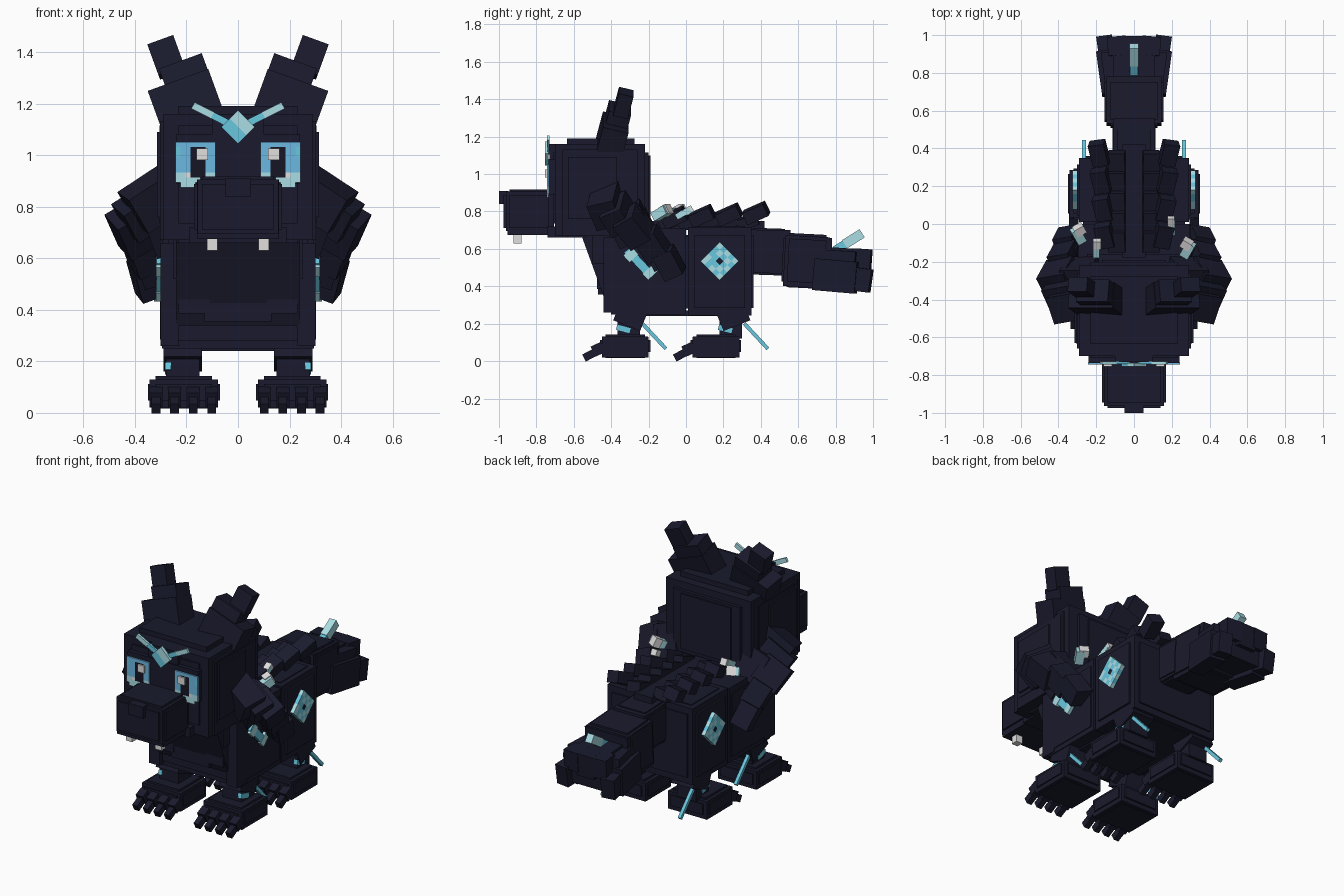
import bpy, bmesh, math
from mathutils import Matrix

if "Cube" in bpy.data.objects:
    bpy.data.objects.remove(bpy.data.objects["Cube"], do_unlink=True)


def material(name, rgb):
    m = bpy.data.materials.new(name)
    m.use_nodes = True
    m.diffuse_color = (*rgb, 1)
    bsdf = next(n for n in m.node_tree.nodes if n.type == 'BSDF_PRINCIPLED')
    bsdf.inputs["Base Color"].default_value = (*rgb, 1)
    return m


NAVY = material("dark navy", (0.0100, 0.0103, 0.0260))
BLACK = material("near black", (0.0080, 0.0080, 0.0190))
CYAN = material("bright cyan", (0.14, 0.57, 0.74))
BLUE = material("sky blue", (0.15, 0.48, 0.76))
PALE = material("pale cyan", (0.40, 0.73, 0.78))
WHITE = material("off white", (0.76, 0.74, 0.74))
KEYS = {'K': BLACK, 'C': CYAN, 'B': BLUE, 'P': PALE, 'W': WHITE, 'N': NAVY}


def add_cuboid(bm, centre, size, index=0):
    mat = Matrix.Translation(centre) @ Matrix.Diagonal((*size, 1))
    res = bmesh.ops.create_cube(bm, size=1, matrix=mat)
    for f in {f for v in res['verts'] for f in v.link_faces}:
        f.material_index = index


def finish(bm, name, centre, rot, mats):
    me = bpy.data.meshes.new(name)
    bm.to_mesh(me)
    bm.free()
    for m in mats:
        me.materials.append(m)
    ob = bpy.data.objects.new(name, me)
    ob.location = centre
    ob.rotation_euler = [math.radians(a) for a in rot]
    bpy.context.collection.objects.link(ob)


def box(name, centre, size, mat=NAVY, rot=(0, 0, 0), layer=0.0):
    """Cuboid; with layer, a core with a raised panel on every side."""
    bm = bmesh.new()
    if layer:
        add_cuboid(bm, (0, 0, 0), [s - 2 * layer for s in size])
        for axis in range(3):
            add_cuboid(bm, (0, 0, 0), [s if i == axis else max(s - 5 * layer, s * 0.5)
                                       for i, s in enumerate(size)])
    else:
        add_cuboid(bm, (0, 0, 0), size)
    finish(bm, name, centre, rot, [mat])


def pair(name, centre, size, mat=NAVY, rot=(0, 0, 0), layer=0.0):
    for side, s in (("left", 1), ("right", -1)):
        box(f"{side}_{name}", (s * centre[0], *centre[1:]), size, mat,
            (rot[0], s * rot[1], s * rot[2]), layer)


def pixel_plate(name, rows, cell, centre, rot=(0, 0, 0), thick=0.009):
    """Plate of coloured square cells in the local XZ plane."""
    bm = bmesh.new()
    used = sorted(set("".join(rows)) - {'.'})
    for r, row in enumerate(rows):
        for c, key in enumerate(row):
            if key != '.':
                add_cuboid(bm, ((c - (len(row) - 1) / 2) * cell, 0,
                                ((len(rows) - 1) / 2 - r) * cell),
                           (cell, thick, cell), used.index(key))
    finish(bm, name, centre, rot, [KEYS[k] for k in used])


def pixel_pair(name, rows, cell, centre, rot=(0, 0, 0), thick=0.009):
    flipped = [r[::-1] for r in rows]
    pixel_plate("right_" + name, rows, cell, (-centre[0], *centre[1:]),
                (rot[0], -rot[1], -rot[2]), thick)
    pixel_plate("left_" + name, flipped, cell, centre, rot, thick)


# Head
box("head", (0, -0.455, 0.925), (0.61, 0.51, 0.53), layer=0.03)
box("head_core", (0, -0.46, 0.915), (0.58, 0.48, 0.49))
box("head_middle", (0, -0.46, 0.90), (0.605, 0.40, 0.46))
pair("cheek_panel", (0.30, -0.50, 0.925), (0.03, 0.26, 0.33))
box("head_back_panel", (0, -0.20, 0.93), (0.34, 0.02, 0.34))
box("face_plate", (0, -0.715, 0.985), (0.48, 0.04, 0.19))
box("snout", (0, -0.84, 0.80), (0.34, 0.27, 0.235), layer=0.012)
box("snout_core", (0, -0.83, 0.79), (0.32, 0.25, 0.23))
box("snout_top", (0, -0.82, 0.90), (0.24, 0.24, 0.03))
box("nose", (0, -0.975, 0.875), (0.10, 0.05, 0.07))
box("jaw", (0, -0.68, 0.69), (0.38, 0.12, 0.06))
pair("fang", (0.10, -0.90, 0.66), (0.042, 0.042, 0.06), WHITE)

# Eyes
EYE = ["BBBBBBBB", "CBBKKKBB", "CBBKKKBB", "BBBKKKBB", "BBBKKKBB",
       "BBBKKKBB", "PPWKKKPP", "PPPPP...", ".PPP...."]
pixel_pair("eye", EYE, 0.0195, (0.165, -0.739, 0.963))
pair("eye_highlight", (0.138, -0.748, 1.003), (0.045, 0.012, 0.045), WHITE)

# Forehead emblem
pixel_plate("forehead_gem", ["PP", "CC"], 0.046, (0, -0.745, 1.11), (0, 45, 0), 0.02)
pair("brow_mark", (0.10, -0.735, 1.155), (0.165, 0.012, 0.027), CYAN, (0, -27, 0))
pair("brow_tip", (0.137, -0.736, 1.174), (0.085, 0.014, 0.028), PALE, (0, -27, 0))
box("forehead_plate", (0, -0.715, 1.11), (0.20, 0.03, 0.10))

# Ears: three stepped blocks leaning outward and back
for part, x, y, z, size in (("base", 0.194, -0.40, 1.185, (0.25, 0.14, 0.20)),
                            ("middle", 0.189, -0.375, 1.27, (0.177, 0.12, 0.18)),
                            ("tip", 0.277, -0.335, 1.38, (0.107, 0.08, 0.13))):
    pair("ear_" + part, (x, y, z), size, rot=(-14, 20, 0))

# Body
box("chest", (0, -0.20, 0.475), (0.60, 0.42, 0.45), layer=0.012)
box("chest_core", (0, -0.20, 0.48), (0.59, 0.40, 0.46))
box("hips", (0, 0.18, 0.48), (0.605, 0.36, 0.48), layer=0.018)
box("hips_core", (0, 0.18, 0.48), (0.58, 0.34, 0.47))
box("belly", (0, 0.0, 0.255), (0.44, 0.60, 0.03))
box("neck", (0, -0.33, 0.62), (0.50, 0.34, 0.20))
box("chest_ruff", (0, -0.44, 0.52), (0.48, 0.12, 0.34), rot=(20, 0, 0))
box("ruff_plate", (0, -0.435, 0.43), (0.26, 0.07, 0.15))
pair("ruff_plate_side", (0.17, -0.44, 0.45), (0.12, 0.07, 0.13))
pair("chest_side", (0.265, -0.39, 0.46), (0.07, 0.10, 0.40))

# Shoulder mane: chains of blocks sweeping out, down and back
MANE = (((0.325, -0.42, 0.83), (0.20, 0.15, 0.16), 33, 15),
        ((0.36, -0.36, 0.785), (0.19, 0.13, 0.14), 33, 25),
        ((0.395, -0.28, 0.72), (0.165, 0.13, 0.165), 30, 32),
        ((0.365, -0.18, 0.625), (0.125, 0.125, 0.145), 25, 28),
        ((0.35, -0.09, 0.525), (0.11, 0.11, 0.145), 20, 24))
for i, (c, size, roll, pitch) in enumerate(MANE):
    pair(f"mane_block_{i + 1}", c, size, rot=(pitch, roll, -10))
pair("mane_root", (0.28, -0.30, 0.74), (0.16, 0.20, 0.18), rot=(25, 20, 0))
pair("mane_inner_block", (0.335, -0.15, 0.57), (0.10, 0.11, 0.13), rot=(28, 15, 0))

# Back plates, raised at the rear
for i in range(4):
    y = -0.06 + 0.145 * i
    pair(f"back_plate_{i + 1}", (0.155 + 0.01 * i, y, 0.768 + 0.008 * i),
         (0.085, 0.125, 0.07), rot=(24, 14, -8))
for i in range(5):
    pair(f"inner_plate_{i + 1}", (0.09, -0.09 + 0.105 * i, 0.745), (0.09, 0.11, 0.06),
         rot=(20, 8, 0))
box("spine", (0, 0.12, 0.725), (0.12, 0.60, 0.05))

# Shoulder crystals: staggered from side to side
for name, x, y, size, yaw in (("right_outer", -0.295, -0.06, 0.05, 30),
                              ("right_inner", -0.20, -0.135, 0.036, 0),
                              ("left_outer", 0.285, -0.135, 0.05, -30),
                              ("left_inner", 0.20, -0.015, 0.032, 0)):
    box(name + "_crystal", (x, y, 0.79), (size, 0.085, size), PALE, (28, 0, yaw))
    box(name + "_crystal_tip", (x * 0.98, y + 0.03, 0.806), (size + 0.005, 0.045, size + 0.005),
        WHITE, (28, 0, yaw))

# Flank emblems
FLANK = ["PCPCP", "CPCPC", "PCNCC", "CPCCP", "PCPCP"]
pixel_pair("flank_gem", FLANK, 0.029, (0.312, 0.18, 0.535), (0, 45, 90), 0.028)
pair("shoulder_stripe", (0.306, -0.25, 0.525), (0.02, 0.19, 0.045), CYAN, (-47, 0, 0))
pair("shoulder_stripe_top", (0.307, -0.295, 0.568), (0.022, 0.05, 0.065), PALE, (-47, 0, 0))
pair("shoulder_stripe_end", (0.307, -0.19, 0.475), (0.022, 0.045, 0.075), PALE, (-47, 0, 0))

# Legs, feet, claws and ankle spurs
for end, y, leg_y, tilt in (("front", 0.0, 0.0, -22), ("rear", 0.485, 0.545, 22)):
    pair(end + "_thigh", (0.215, leg_y - 0.295, 0.245), (0.15, 0.155, 0.12), rot=(tilt, 0, 0))
    pair(end + "_shin", (0.215, leg_y - 0.305, 0.18), (0.13, 0.12, 0.12))
    pair(end + "_foot", (0.21, y - 0.325, 0.08), (0.28, 0.27, 0.125), layer=0.012)
    pair(end + "_foot_core", (0.21, y - 0.325, 0.075), (0.265, 0.25, 0.11))
    for i in range(4):
        x = 0.21 + (i - 1.5) * 0.072
        pair(f"{end}_toe_{i + 1}", (x, y - 0.47, 0.063), (0.05, 0.06, 0.06), rot=(25, 0, 0))
        pair(f"{end}_claw_{i + 1}", (x, y - 0.51, 0.035), (0.034, 0.08, 0.042), rot=(28, 0, 0))
    pair(end + "_ankle_band", (0.272, leg_y - 0.335, 0.172), (0.024, 0.075, 0.028), CYAN,
         (-15, 0, 0))
    pair(end + "_spur", (0.265, leg_y - 0.17, 0.133), (0.02, 0.185, 0.02), CYAN, (-47, 0, 0))

# Tail
box("tail_root", (0, 0.44, 0.585), (0.23, 0.22, 0.25), layer=0.01, rot=(-2, 0, 0))
box("tail_root_core", (0, 0.44, 0.585), (0.215, 0.24, 0.23))
box("tail_middle", (0, 0.645, 0.535), (0.31, 0.26, 0.29), layer=0.012, rot=(-3, 0, 0))
box("tail_middle_core", (0, 0.65, 0.53), (0.29, 0.25, 0.27), rot=(-3, 0, 0))
box("tail_end", (0, 0.83, 0.50), (0.22, 0.26, 0.21), rot=(-4, 0, 0))
box("tail_end_tip", (0, 0.945, 0.53), (0.12, 0.09, 0.14), rot=(-4, 0, 0))
pair("tail_tuft", (0.135, 0.80, 0.455), (0.10, 0.23, 0.17), rot=(-5, 0, -8))
pair("tail_tuft_tip", (0.15, 0.935, 0.435), (0.085, 0.11, 0.125), rot=(-8, 0, -8))
pair("tail_upper_tuft", (0.12, 0.83, 0.535), (0.09, 0.16, 0.11), rot=(-4, 0, -8))
pair("tail_upper_tip", (0.09, 0.94, 0.54), (0.10, 0.10, 0.12), rot=(-4, 0, -5))
box("tail_crystal", (0, 0.865, 0.635), (0.04, 0.16, 0.045), CYAN, rot=(32, 0, 0))
box("tail_crystal_tip", (0, 0.895, 0.654), (0.045, 0.11, 0.052), PALE, rot=(32, 0, 0))
